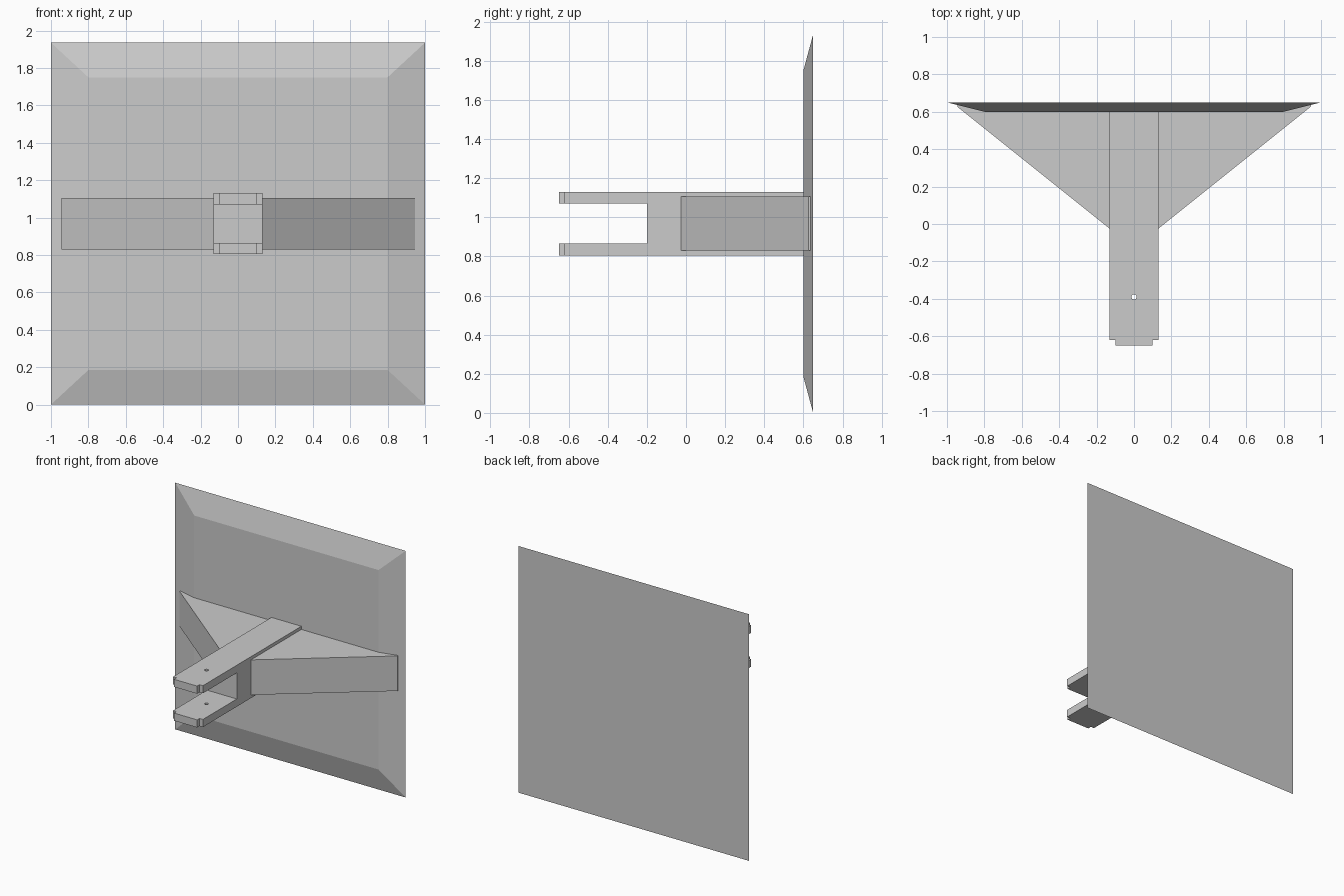
import bpy, bmesh, math

if "Cube" in bpy.data.objects:
    bpy.data.objects.remove(bpy.data.objects["Cube"])


def prism(name, outline, z0, z1):
    """Extrude an xy outline from z0 to z1."""
    bm = bmesh.new()
    face = bm.faces.new([bm.verts.new((x, y, z0)) for x, y in outline])
    top = bmesh.ops.extrude_face_region(bm, geom=[face])["geom"]
    for v in top:
        if isinstance(v, bmesh.types.BMVert):
            v.co.z = z1
    bmesh.ops.recalc_face_normals(bm, faces=bm.faces)
    mesh = bpy.data.meshes.new(name)
    bm.to_mesh(mesh)
    bm.free()
    ob = bpy.data.objects.new(name, mesh)
    bpy.context.collection.objects.link(ob)
    return ob


def cut(ob, cutter):
    """Subtract the cutter, then discard it."""
    mod = ob.modifiers.new("cut", "BOOLEAN")
    mod.operation = "DIFFERENCE"
    mod.solver = "EXACT"
    mod.object = cutter
    bpy.context.view_layer.objects.active = ob
    bpy.ops.object.modifier_apply(modifier=mod.name)
    bpy.data.objects.remove(cutter)


# Square plate, its front face inset to give bevelled borders
plate = prism("plate", [(-1, 0.6), (1, 0.6), (1, 0.65), (-1, 0.65)], 0, 1.935)
for v in plate.data.vertices:
    if v.co.y < 0.62:
        v.co.x *= 0.8
        v.co.z = 1.75 if v.co.z > 1 else 0.185

# Central arm with stepped tip corners
half = [(0.1, -0.65), (0.1, -0.62), (0.13, -0.62), (0.13, 0.605)]
arm = prism("fork_arm", half + [(-x, y) for x, y in reversed(half)], 0.805, 1.13)

# Slot between the prongs, and the pin hole through both
cut(arm, prism("slot_cutter", [(-0.3, -0.8), (0.3, -0.8), (0.3, -0.2), (-0.3, -0.2)], 0.865, 1.07))
ring = [(0.014 * math.cos(i * math.pi / 8), -0.39 + 0.014 * math.sin(i * math.pi / 8)) for i in range(16)]
cut(arm, prism("hole_cutter", ring, 0.7, 1.3))

# Triangular braces on both sides
for side, s in (("right", 1), ("left", -1)):
    outline = [(0.12, -0.025), (0.13, -0.025), (0.945, 0.627), (0.945, 0.64), (0.12, 0.64)]
    prism(side + "_brace", [(s * x, y) for x, y in outline], 0.83, 1.105)
